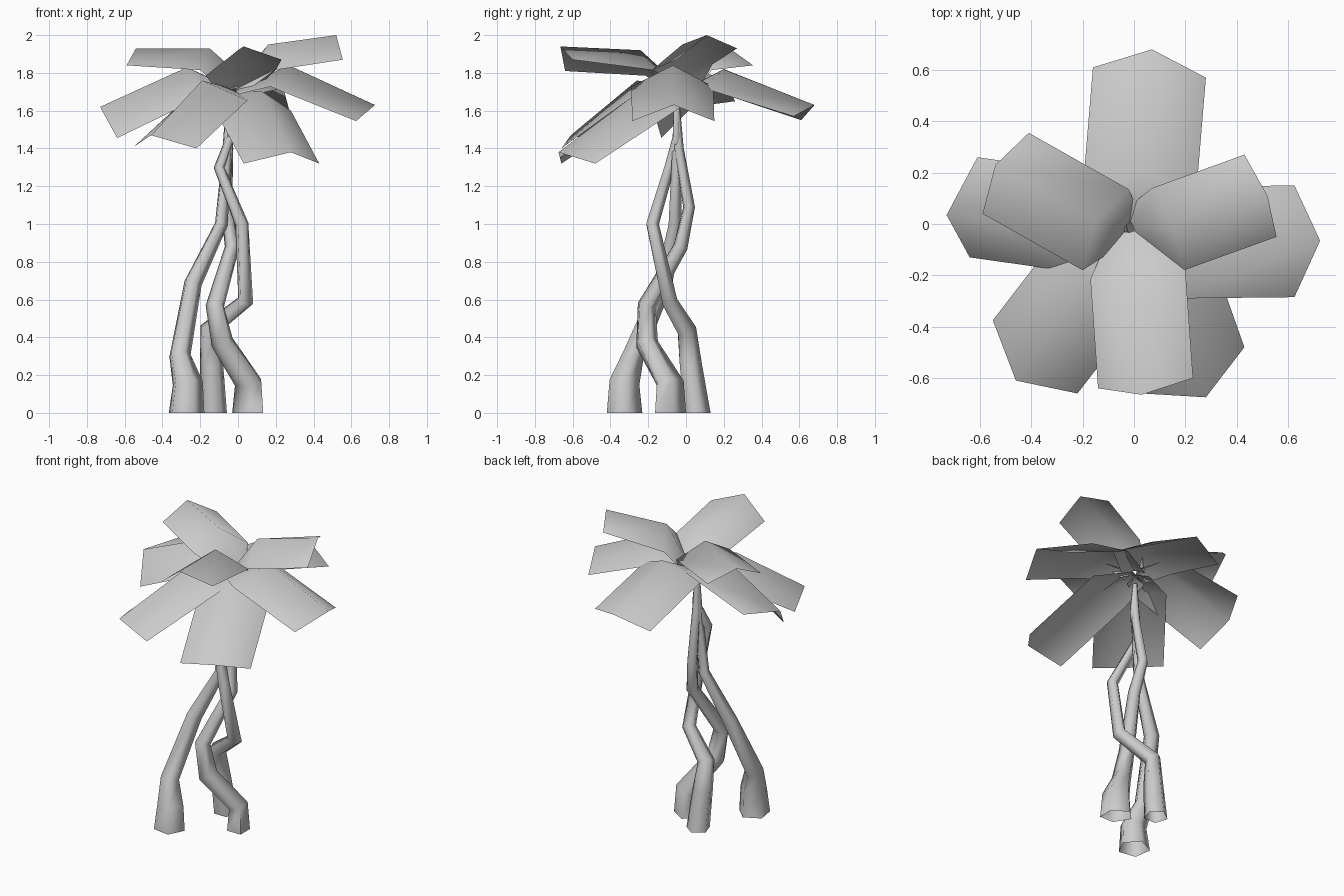
import bpy
import bmesh
from math import sin, cos, tau, radians
from mathutils import Vector

default_cube = bpy.data.objects.get("Cube")
if default_cube:
    bpy.data.objects.remove(default_cube, do_unlink=True)

# One plain grey for the whole plant
grey = bpy.data.materials.new("plain grey")
grey.use_nodes = True
colour = (0.6, 0.6, 0.6, 1)
grey.diffuse_color = colour
grey.node_tree.nodes["Principled BSDF"].inputs["Base Color"].default_value = colour


def loft(name, rows, closed=False):
    """Skin consecutive rows of points into one smooth-shaded object."""
    bm = bmesh.new()
    grid = [[bm.verts.new(point) for point in row] for row in rows]
    count = len(grid[0])
    for lower, upper in zip(grid, grid[1:]):
        for i in range(count if closed else count - 1):
            j = (i + 1) % count
            bm.faces.new((lower[i], lower[j], upper[j], upper[i]))
    mesh = bpy.data.meshes.new(name)
    bm.to_mesh(mesh)
    bm.free()
    mesh.materials.append(grey)
    obj = bpy.data.objects.new(name, mesh)
    bpy.context.collection.objects.link(obj)
    bpy.ops.object.select_all(action="DESELECT")
    obj.select_set(True)
    bpy.context.view_layer.objects.active = obj
    bpy.ops.object.shade_smooth_by_angle(angle=radians(85))


def make_trunk(name, knots, facing, foot_slim=1, sides=5):
    """Tapering crooked stem, open at its ends; knots hold x, y, z, radius.

    The two foot rings are narrowed across the diagonal by foot_slim.
    """
    centres = [Vector(knot[:3]) for knot in knots]
    up = Vector((0, 0, 1))
    diagonal = Vector((1, 1, 0)).normalized()
    rows = []
    for i, (centre, knot) in enumerate(zip(centres, knots)):
        tangent = up
        if 0 < i < len(knots) - 1:
            before = (centre - centres[i - 1]).normalized()
            after = (centres[i + 1] - centre).normalized()
            tangent = before + after
        turn = up.rotation_difference(tangent)
        row = []
        for side in range(sides):
            angle = tau * side / sides + radians(facing)
            spoke = Vector((cos(angle), sin(angle), 0)) * knot[3]
            if i < 2:
                spoke -= diagonal * spoke.dot(diagonal) * (1 - foot_slim)
            row.append(centre + turn @ spoke)
        rows.append(row)
    loft(name, rows, closed=True)


# Three stems that twist together below the crown
make_trunk("left_trunk", [
    (-.277, -.33, 0, .1), (-.27, -.33, .16, .085), (-.31, -.28, .31, .06),
    (-.24, -.12, .69, .05), (-.09, -.06, 1, .036), (-.06, -.05, 1.35, .028),
    (-.05, -.05, 1.66, .015)], facing=225)
make_trunk("back_trunk", [
    (-.13, .055, 0, .075), (-.14, .02, .25, .065), (-.15, 0, .44, .055),
    (.04, -.09, .59, .045), (.02, -.18, 1, .037), (-.1, -.09, 1.3, .03),
    (-.04, -.05, 1.46, .025), (-.05, -.05, 1.66, .015)], facing=90)
make_trunk("right_trunk", [
    (.06, -.09, 0, .104), (.06, -.09, .16, .09), (-.08, -.21, .37, .063),
    (-.12, -.21, .57, .052), (-.03, -.03, .88, .04), (-.06, .015, 1.09, .033),
    (-.05, -.04, 1.4, .028), (-.05, -.05, 1.66, .015)],
    facing=-45, foot_slim=.72)

crown = Vector((-.02, -.01, 1.71))


def make_leaf(name, bend, tip, corner_a, corner_b):
    """Folded sheet: narrow root, wide bend, then a pointed tip."""
    bend, tip = Vector(bend), Vector(tip)
    root = crown.lerp(bend, .1)
    wings = [Vector(corner) - tip for corner in (corner_a, corner_b)]
    folds = [Vector((w.x, w.y, (w.z - .14) / 2)) for w in wings]
    rows = [
        [root + folds[0] * .4, root, root + folds[1] * .4],
        [bend + folds[0], bend, bend + folds[1]],
        [tip + wings[0], tip, tip + wings[1]]]
    loft(name, rows)


# Eight broad leaves: bend and tip of the ridge, then the two end corners
make_leaf("back_leaf", (.03, .2, 1.82), (.07, .68, 1.63),
          (.28, .57, 1.57), (-.16, .61, 1.55))
make_leaf("upper_right_leaf", (-.15, .01, 1.93), (-.54, .23, 1.93),
          (-.41, .355, 1.84), (-.59, .04, 1.84))
make_leaf("upper_left_leaf", (.16, -.02, 1.95), (.52, .11, 2),
          (.555, -.05, 1.87), (.43, .27, 1.93))
make_leaf("upper_front_leaf", (0, -.24, 1.92), (.03, -.665, 1.94),
          (-.14, -.64, 1.81), (.23, -.6, 1.87))
make_leaf("lower_front_right_leaf", (-.19, -.26, 1.76), (-.46, -.61, 1.47),
          (-.55, -.375, 1.41), (-.22, -.66, 1.4))
make_leaf("lower_front_left_leaf", (.13, -.25, 1.7), (.28, -.675, 1.38),
          (.03, -.66, 1.32), (.43, -.48, 1.32))
make_leaf("lower_right_leaf", (-.27, -.03, 1.83), (-.73, .035, 1.62),
          (-.61, .26, 1.65), (-.64, -.13, 1.455))
make_leaf("lower_left_leaf", (.27, -.07, 1.84), (.725, -.065, 1.63),
          (.625, -.285, 1.545), (.625, .15, 1.545))
